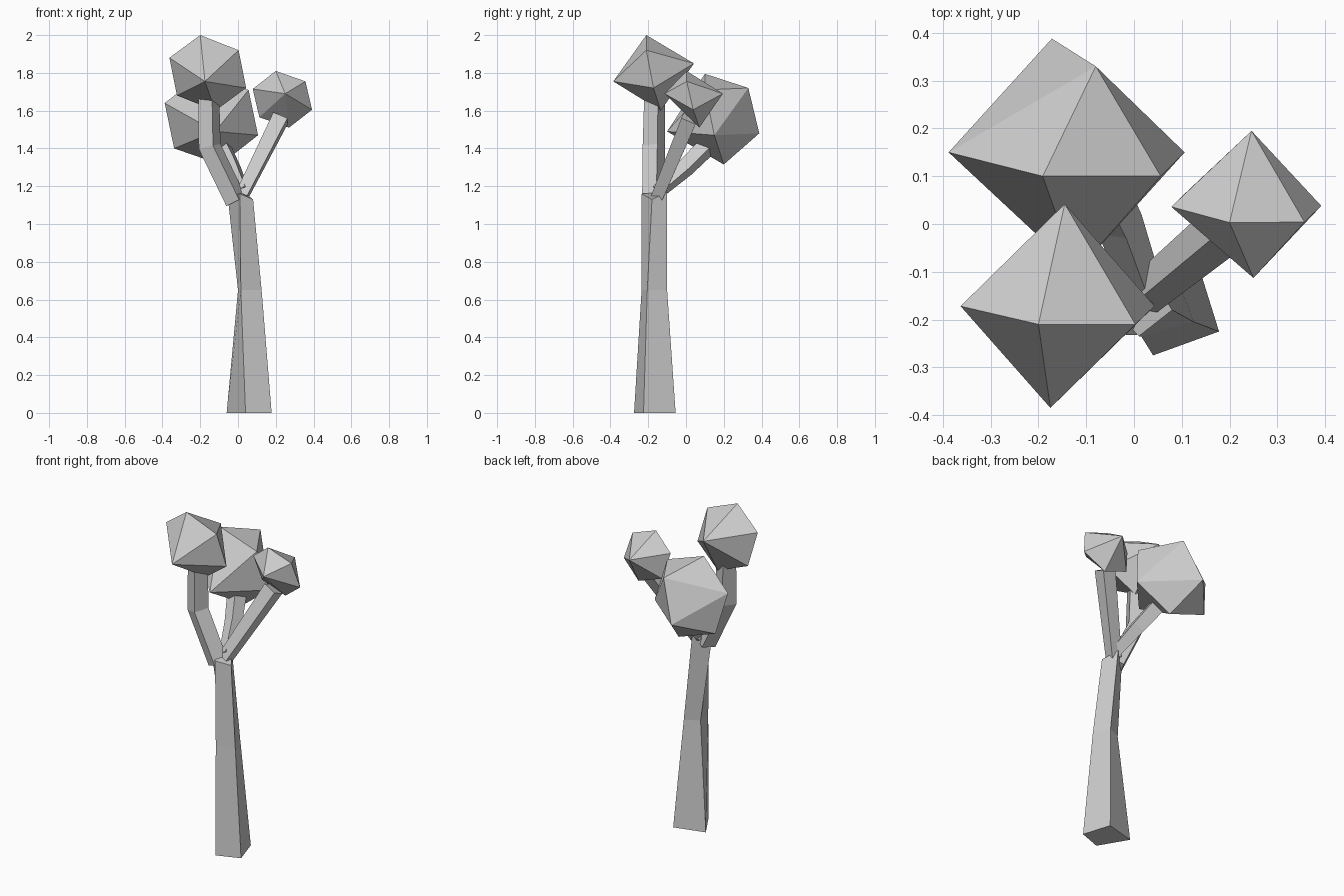
import bpy, bmesh, math
from mathutils import Vector

if "Cube" in bpy.data.objects:
    bpy.data.objects.remove(bpy.data.objects["Cube"])


def finish(name, bm):
    bmesh.ops.recalc_face_normals(bm, faces=bm.faces)
    me = bpy.data.meshes.new(name)
    bm.to_mesh(me)
    bm.free()
    ob = bpy.data.objects.new(name, me)
    bpy.context.collection.objects.link(ob)


def loft(name, rings):
    """Skin a list of equal-sized rings and cap both ends."""
    bm = bmesh.new()
    vs = [[bm.verts.new(p) for p in ring] for ring in rings]
    n = len(vs[0])
    for a, b in zip(vs, vs[1:]):
        for i in range(n):
            j = (i + 1) % n
            bm.faces.new((a[i], a[j], b[j], b[i]))
    bm.faces.new(vs[0])
    bm.faces.new(vs[-1])
    finish(name, bm)


def branch(name, path, radii, turn=0.0):
    """Four-sided tapering limb along a path."""
    pts = [Vector(p) for p in path]
    rings = []
    for i, (p, r) in enumerate(zip(pts, radii)):
        d = (pts[min(i + 1, len(pts) - 1)] - pts[max(i - 1, 0)]).normalized()
        u = d.cross(Vector((0, 1, 0))).normalized()
        v = d.cross(u)
        rings.append([p + r * (math.cos(a) * u + math.sin(a) * v)
                      for a in (turn + k * math.pi / 2 for k in range(4))])
    loft(name, rings)


def foliage(name, centre, t, r, tips):
    """Tilted hexagon ring closed by pointed tips front and back."""
    c, t, r = Vector(centre), Vector(t), Vector(r)
    bm = bmesh.new()
    for o in (t, r, r - t, -t, -r, t - r):
        bm.verts.new(c + o)
    for p in tips:
        bm.verts.new(p)
    bmesh.ops.convex_hull(bm, input=bm.verts)
    finish(name, bm)


# Trunk: twisted four-sided column
loft("trunk", [
    [(0.04, -0.275, 0), (0.178, -0.225, 0), (0.125, -0.055, 0), (-0.06, -0.105, 0)],
    [(0.015, -0.235, 0.65), (0.125, -0.205, 0.65), (0.085, -0.1, 0.65), (0.0, -0.14, 0.65)],
    [(0.01, -0.235, 1.16), (0.08, -0.18, 1.13), (0.03, -0.1, 1.17), (-0.055, -0.17, 1.15)],
])

# Three limbs
branch("front_branch", [(-0.01, -0.175, 1.12), (-0.15, -0.17, 1.41), (-0.155, -0.165, 1.70)],
       [0.06, 0.062, 0.058], 0.3)
branch("right_branch", [(0.02, -0.15, 1.15), (0.225, 0.02, 1.56)], [0.045, 0.058], 0.6)
branch("back_branch", [(0.025, -0.15, 1.17), (-0.03, 0.0, 1.30), (-0.09, 0.12, 1.42)],
       [0.04, 0.05, 0.055], 0.6)

# Foliage clumps
foliage("front_foliage", (-0.16, -0.172, 1.80), (-0.04, -0.038, 0.20), (0.163, -0.038, 0.12),
        [(-0.175, -0.385, 1.755), (-0.145, 0.042, 1.85)])
foliage("right_foliage", (0.235, 0.037, 1.66), (-0.035, -0.034, 0.15), (0.122, -0.033, 0.095),
        [(0.25, -0.113, 1.69), (0.246, 0.195, 1.69)])
foliage("back_foliage", (-0.141, 0.15, 1.555), (-0.05, -0.05, 0.24), (0.197, -0.05, 0.155),
        [(-0.12, -0.10, 1.49), (-0.08, 0.33, 1.72), (-0.172, 0.388, 1.48)])
